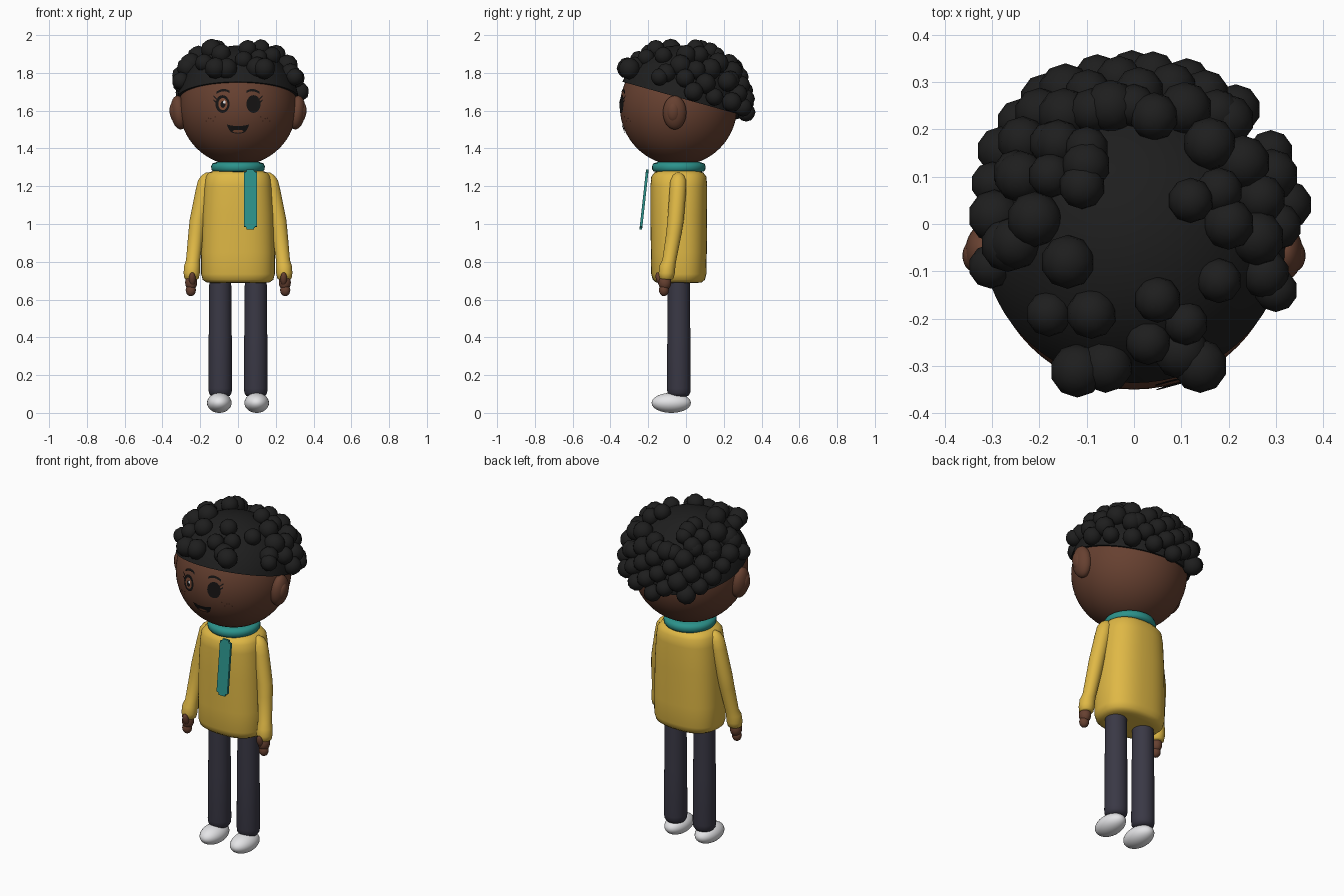
import bpy, bmesh, math, random
from mathutils import Vector, Matrix

random.seed(4)
if "Cube" in bpy.data.objects:
    bpy.data.objects.remove(bpy.data.objects["Cube"])


def material(name, *rgb):
    m = bpy.data.materials.new(name)
    m.use_nodes = True
    m.diffuse_color = (*rgb, 1)
    m.node_tree.nodes["Principled BSDF"].inputs["Base Color"].default_value = (*rgb, 1)
    return m


SKIN = material("brown skin", .135, .052, .03)
HAIR = material("black hair", .013, .013, .013)
YELLOW = material("yellow knit", .74, .48, .06)
TEAL = material("teal scarf", .025, .29, .26)
NAVY = material("dark trousers", .042, .04, .06)
WHITE = material("white shoes", .8, .8, .82)
INK = material("face ink", .008, .007, .007)
IRIS = material("iris and tongue", .2, .07, .035)
FRECKLE = material("freckle brown", .06, .022, .013)

HEAD = Vector((0, -.04, 1.62))
R = .31


def finish(name, bm, mat, smooth=True):
    bmesh.ops.recalc_face_normals(bm, faces=bm.faces)
    me = bpy.data.meshes.new(name)
    bm.to_mesh(me)
    bm.free()
    me.materials.append(mat)
    for p in me.polygons:
        p.use_smooth = smooth
    ob = bpy.data.objects.new(name, me)
    bpy.context.collection.objects.link(ob)
    return ob


def ball(name, center, size, mat, tilt=(0, 0, 0), seg=32):
    bm = bmesh.new()
    bmesh.ops.create_uvsphere(bm, u_segments=seg, v_segments=seg // 2, radius=1)
    ob = finish(name, bm, mat)
    ob.location, ob.scale, ob.rotation_euler = center, size, tilt
    return ob


def loft(name, rings, mat, power=2, n=32):
    """Stack closed oval rings given as (x, y, z, half width, half depth)."""
    bm = bmesh.new()
    loops = []
    for x, y, z, w, d in rings:
        loop = []
        for i in range(n):
            a = math.tau * i / n
            c, s = math.cos(a), math.sin(a)
            loop.append(bm.verts.new((
                x + w * math.copysign(abs(c) ** (2 / power), c),
                y + d * math.copysign(abs(s) ** (2 / power), s), z)))
        loops.append(loop)
    for a, b in zip(loops, loops[1:]):
        for i in range(n):
            j = (i + 1) % n
            bm.faces.new((a[i], a[j], b[j], b[i]))
    bm.faces.new(loops[0])
    bm.faces.new(loops[-1])
    return finish(name, bm, mat)


def on_head(x, z, lift):
    y = -math.sqrt(max(0, (R + lift) ** 2 - x * x - (z - HEAD.z) ** 2))
    return (x, HEAD.y + y, z)


def face_band(name, tops, bottoms, mat, lift=.005):
    """Thin plate hugging the face between two rows of points."""
    bm = bmesh.new()
    rows = [[bm.verts.new(on_head(x, z, lift)) for x, z in row] for row in (tops, bottoms)]
    for i in range(len(tops) - 1):
        bm.faces.new((rows[0][i], rows[0][i + 1], rows[1][i + 1], rows[1][i]))
    bmesh.ops.remove_doubles(bm, verts=bm.verts, dist=.00001)
    return finish(name, bm, mat)


def face_oval(name, x, z, w, h, mat, lift=.005, n=12):
    arc = [math.pi * i / n for i in range(n + 1)]
    face_band(name, [(x - w * math.cos(a), z + h * math.sin(a)) for a in arc],
              [(x - w * math.cos(a), z - h * math.sin(a)) for a in arc], mat, lift)


# Head and face
ball("head", HEAD, (R, R, R), SKIN, seg=64)
for side, s in (("left", 1), ("right", -1)):
    ball(side + "_ear", (s * .312, -.06, 1.59), (.044, .062, .09), SKIN, (0, s * .12, 0))
    ball(side + "_ear_inner", (s * .338, -.067, 1.592), (.024, .034, .052), SKIN, (0, s * .12, 0))
    face_oval(side + "_eye", s * .082, 1.635, .037, .047, INK)
    steps = [i / 8 for i in range(9)]
    brow = [(s * (.045 + .07 * t), 1.693 + .022 * math.sin(math.pi * (.2 + .7 * t))) for t in steps]
    face_band(side + "_brow", brow, [(x, z - .012) for x, z in brow], INK)
    for k in range(2):
        z = 1.645 + .02 * k
        lash = [(s * .112, z), (s * .13, z + .016)]
        face_band(side + "_lash", lash, [(x, z - .008) for x, z in lash], INK)
    for k in range(5):
        face_oval(side + "_freckle", s * (.12 + .012 * k), 1.555 + .012 * math.cos(k * 2.5),
                  .004, .004, FRECKLE, .003, 6)
face_oval("right_iris", -.08, 1.635, .024, .032, IRIS, .007)
face_oval("right_pupil", -.08, 1.633, .013, .018, INK, .009)
face_oval("right_eye_glint", -.072, 1.645, .007, .008, WHITE, .011)
span = [i / 6 - 1 for i in range(13)]
face_band("mouth", [(.06 * t, 1.518 + .01 * t * t) for t in span],
          [(.06 * t, 1.48 + .048 * t ** 4) for t in span], INK)
face_oval("tongue", 0, 1.491, .028, .008, IRIS, .007)

# Hair cap, cut along a plane sloping down to the back
SLOPE = .28


def above_hairline(p):
    return p.z - (1.67 - SLOPE * (p.y - HEAD.y))


bm = bmesh.new()
bmesh.ops.create_uvsphere(bm, u_segments=64, v_segments=32, radius=.325,
                          matrix=Matrix.Translation(HEAD))
bmesh.ops.bisect_plane(bm, geom=bm.verts[:] + bm.edges[:] + bm.faces[:],
                       plane_co=(0, HEAD.y, 1.67), plane_no=(0, SLOPE, 1), clear_inner=True)
bmesh.ops.holes_fill(bm, edges=[e for e in bm.edges if e.is_boundary])
finish("hair_cap", bm, HAIR).data.set_sharp_from_angle(angle=.7)

# Curls: loose ones around the bare crown, then an even cover on sides and back
CURL_CENTER = Vector((0, -.02, 1.62))
CURL_R = .34
crown = [(-.11, .08), (-.1, .16), (-.16, .17), (-.09, .24), (0, .25), (.08, .29),
         (-.21, .01), (-.14, -.08), (-.25, -.04), (-.18, -.19), (-.09, -.19),
         (.05, -.16), (.18, -.12), (.11, -.21), (.03, -.25), (.1, -.27), (.14, -.3),
         (-.06, -.3), (-.12, -.31), (.12, .05), (.18, .07), (.2, 0), (.16, .17),
         (.23, .13), (.26, -.03), (.3, -.14), (.2, .22), (-.24, .1)]
curls = []
for x, y in crown:
    h = CURL_R ** 2 - x * x - (y - CURL_CENTER.y) ** 2
    p = Vector((x, y, CURL_CENTER.z + math.sqrt(max(h, 0))))
    p.z += max(0, .08 - above_hairline(p))
    curls.append((p, random.uniform(.045, .06)))
COUNT = 200
for i in range(COUNT):
    u = 1 - 2 * (i + .5) / COUNT
    a = i * math.pi * (3 - math.sqrt(5))
    w = math.sqrt(1 - u * u)
    p = CURL_CENTER + CURL_R * Vector((w * math.cos(a), w * math.sin(a), u))
    covered = p.y > .21 or abs(p.x) > .26 or (p.x < -.1 and p.y > .1)
    margin = .05 if p.y < .12 else .0
    if covered and p.y > -.2 and above_hairline(p) > margin:
        curls.append((p, random.uniform(.045, .058)))
bm = bmesh.new()
for p, r in curls:
    bmesh.ops.create_icosphere(bm, subdivisions=2, radius=r, matrix=Matrix.Translation(p))
finish("hair_curls", bm, HAIR)

# Sweater body
CY = -.038
loft("sweater", [(0, CY, z, w, d) for z, w, d in (
    (.688, .13, .09), (.69, .165, .12), (.705, .187, .138), (.735, .195, .146), (.85, .195, .148),
    (1.05, .19, .15), (1.2, .18, .15), (1.25, .172, .146), (1.272, .155, .13),
    (1.285, .12, .1))], YELLOW, power=2.5, n=48)

# Scarf: neck ring and loose hanging end
bm = bmesh.new()
loft("scarf_ring", [(0, CY, z, w, w) for z, w in (
    (1.275, .11), (1.278, .133), (1.29, .141), (1.305, .142), (1.32, .136), (1.327, .115))], TEAL)
bmesh.ops.create_cube(bm, size=1)
bmesh.ops.scale(bm, vec=(.07, .014, .32), verts=bm.verts)
bmesh.ops.bevel(bm, geom=[e for e in bm.edges if abs(e.verts[0].co.y - e.verts[1].co.y) > .01],
                offset=.015, segments=3, affect="EDGES")
end = finish("scarf_end", bm, TEAL, False)
end.location, end.rotation_euler = (.066, -.222, 1.13), (-.11, 0, 0)

# Arms, hands, legs and shoes
for side, s in (("left", 1), ("right", -1)):
    loft(side + "_sleeve", [(s * x, y, z, w, w) for x, y, z, w in (
        (.245, -.104, .705, .028), (.246, -.104, .712, .038), (.245, -.102, .74, .043),
        (.243, -.098, .78, .042), (.238, -.088, .81, .037), (.222, -.064, .95, .041),
        (.213, -.055, 1.02, .043), (.18, -.043, 1.18, .044), (.17, -.041, 1.23, .042),
        (.163, -.04, 1.257, .03), (.16, -.04, 1.272, .01))], YELLOW, n=24)
    ball(side + "_palm", (s * .248, -.112, .69), (.032, .034, .042), SKIN, seg=20)
    ball(side + "_fingers", (s * .25, -.117, .65), (.027, .026, .032), SKIN, seg=20)
    ball(side + "_thumb", (s * .242, -.142, .71), (.018, .017, .036), SKIN, (.3, 0, 0), 16)
    loft(side + "_leg", [(s * .094, CY, z, w, w) for z, w in (
        (.085, .035), (.09, .05), (.105, .06), (.13, .063), (.4, .061),
        (.7, .058), (.76, .056))], NAVY)
    ball(side + "_shoe", (s * .099, -.078, .053), (.065, .104, .053), WHITE)
